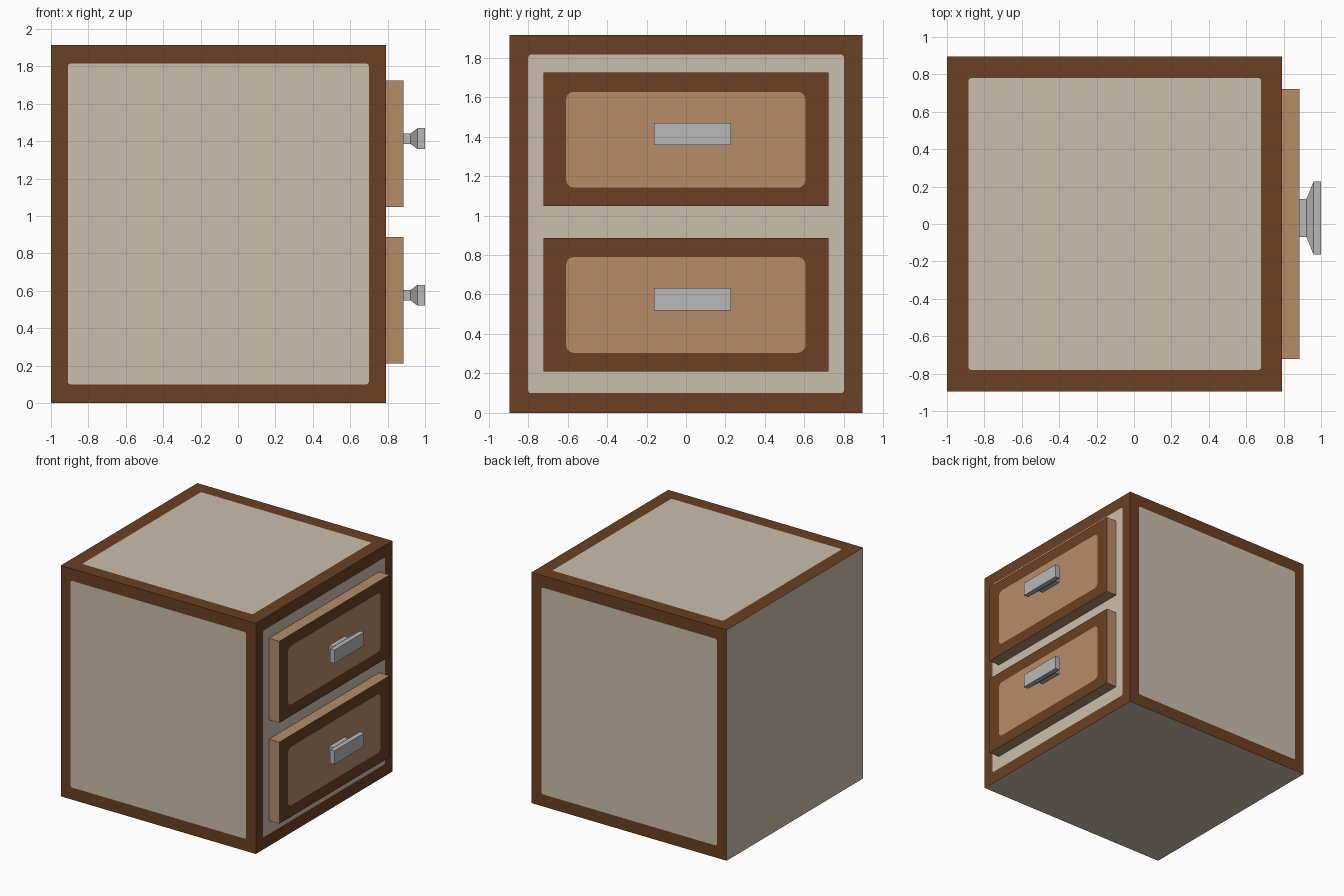
import bpy, bmesh, math

if "Cube" in bpy.data.objects:
    bpy.data.objects.remove(bpy.data.objects["Cube"])


def material(name, rgb):
    m = bpy.data.materials.new(name)
    m.diffuse_color = (*rgb, 1)
    m.use_nodes = True
    m.node_tree.nodes["Principled BSDF"].inputs["Base Color"].default_value = m.diffuse_color
    return m


dark_wood = material("dark brown wood", (0.147, 0.051, 0.017))
beige = material("beige panel", (0.597, 0.521, 0.423))
light_wood = material("light brown wood", (0.468, 0.262, 0.141))
metal = material("grey metal", (0.479, 0.479, 0.479))


def finish(name, bm, mats):
    bmesh.ops.remove_doubles(bm, verts=bm.verts, dist=1e-5)
    me = bpy.data.meshes.new(name)
    bm.to_mesh(me)
    bm.free()
    for m in mats:
        me.materials.append(m)
    ob = bpy.data.objects.new(name, me)
    bpy.context.collection.objects.link(ob)
    return ob


def framed_box(name, lo, hi, panels, radius, mats, skip=()):
    """Box whose faces in `panels` get a dark frame (0) around a rounded panel (1).
    Keys are (axis, sign); values are the panel's (u0, v0, u1, v1)."""
    bm = bmesh.new()

    for axis in range(3):
        u, v = (axis + 1) % 3, (axis + 2) % 3
        for sign in (-1, 1):
            if (axis, sign) in skip:
                continue

            def add(points, mat):
                verts = []
                for p in points:
                    co = [0, 0, 0]
                    co[axis] = hi[axis] if sign > 0 else lo[axis]
                    co[u], co[v] = p
                    verts.append(bm.verts.new(co))
                bm.faces.new(verts[::sign]).material_index = mat

            outer = [(lo[u], lo[v]), (hi[u], lo[v]), (hi[u], hi[v]), (lo[u], hi[v])]
            if (axis, sign) not in panels:
                add(outer, 1)
                continue
            u0, v0, u1, v1 = panels[axis, sign]
            r = radius
            centres = [(u0 + r, v0 + r), (u1 - r, v0 + r), (u1 - r, v1 - r), (u0 + r, v1 - r)]
            arcs = []
            for i, (cu, cv) in enumerate(centres):
                angles = [math.pi + math.pi / 2 * (i + k / 3) for k in range(4)]
                arcs.append([(cu + r * math.cos(a), cv + r * math.sin(a)) for a in angles])
            add([p for arc in arcs for p in arc], 1)
            for i in range(4):
                j = (i + 1) % 4
                for a, b in zip(arcs[i], arcs[i][1:]):
                    add([outer[i], b, a], 0)
                add([outer[i], outer[j], arcs[j][0], arcs[i][-1]], 0)
    return finish(name, bm, mats)


def handle(name, y, z):
    """Narrow stem flaring out to a flat rectangular grip."""
    bm = bmesh.new()
    rings = []
    for x, hy, hz in ((0.88, 0.102, 0.027), (0.922, 0.102, 0.027),
                      (0.96, 0.195, 0.056), (1.0, 0.195, 0.056)):
        rings.append([bm.verts.new((x, y + sy * hy, z + sz * hz))
                      for sy, sz in ((-1, -1), (1, -1), (1, 1), (-1, 1))])
    for a, b in zip(rings, rings[1:]):
        for i in range(4):
            j = (i + 1) % 4
            bm.faces.new((a[i], a[j], b[j], b[i]))
    bm.faces.new(rings[-1])
    bm.faces.new(rings[0][::-1])
    return finish(name, bm, [metal])


# Cabinet: framed panels on every side but the left end and underside
side_panel = (0.10, -0.91, 1.815, 0.70)
framed_box("cabinet_body", (-1, -0.895, 0), (0.79, 0.895, 1.915),
           {(1, -1): side_panel, (1, 1): side_panel,
            (2, 1): (-0.885, -0.78, 0.68, 0.78),
            (0, 1): (-0.80, 0.10, 0.80, 1.815)},
           0.015, [dark_wood, beige])

# Two drawer fronts with handles
for label, z in (("lower", 0.21), ("upper", 1.047)):
    framed_box(label + "_drawer", (0.79, -0.722, z), (0.885, 0.722, z + 0.677),
               {(0, 1): (-0.608, z + 0.094, 0.606, z + 0.58)},
               0.04, [dark_wood, light_wood], skip=[(0, -1)])
    handle(label + "_handle", 0.032, z + 0.366)
